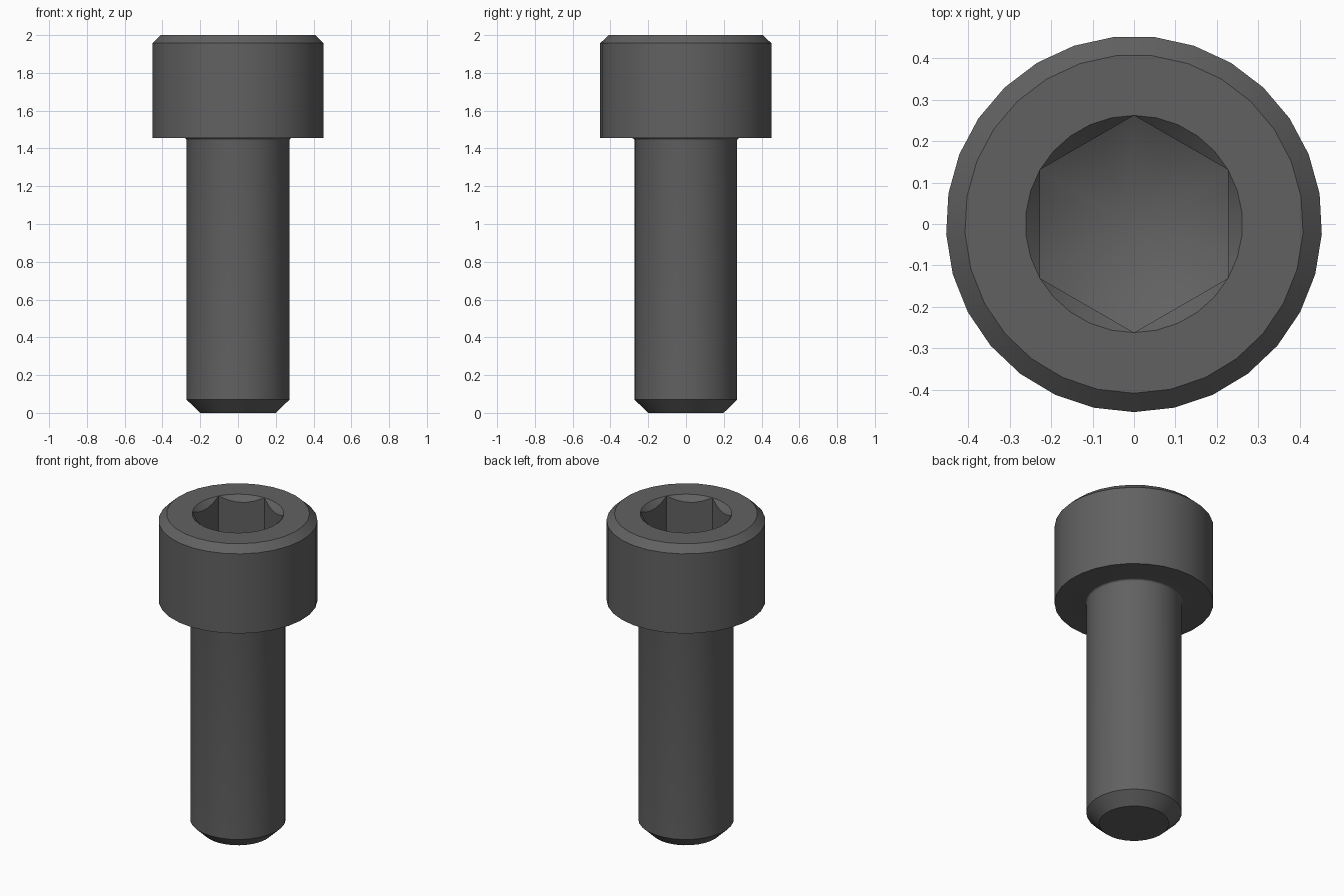
import bpy, bmesh, math

if "Cube" in bpy.data.objects:
    bpy.data.objects.remove(bpy.data.objects["Cube"])

SIDES = 29                       # facets round the body
HEAD_R, SHANK_R = 0.4545, 0.2727
HEAD_Z, TOP_Z = 1.4545, 2.0
HEX_R = 0.2624                   # socket corner radius
FILLET = 0.012

bm = bmesh.new()


def ring(points):
    return [bm.verts.new(p) for p in points]


def circle(r, z, n=SIDES):
    return ring((r * math.sin(2 * math.pi * i / n), -r * math.cos(2 * math.pi * i / n), z)
                for i in range(n))


def skin(a, b):
    n = len(a)
    for i in range(n):
        j = (i + 1) % n
        bm.faces.new((a[i], a[j], b[j], b[i]))


# Body profile: chamfered tip, shank, small fillet, head, chamfered top
profile = [(0.2, 0), (SHANK_R, 0.07)]
for k in range(5):
    t = math.pi / 2 * k / 4
    profile.append((SHANK_R + FILLET * (1 - math.cos(t)), HEAD_Z - FILLET * (1 - math.sin(t))))
profile += [(HEAD_R, HEAD_Z), (HEAD_R, 1.957), (0.409, TOP_Z)]
rings = [circle(r, z) for r, z in profile]
bm.faces.new(list(reversed(rings[0])))
for a, b in zip(rings, rings[1:]):
    skin(a, b)


# Hex socket: round countersunk rim, hex walls, conical floor
N = 30


def hexagon(z_of_r):
    pts = []
    for i in range(N):
        a = 2 * math.pi * i / N
        off = (a % (math.pi / 3) + 1e-9) % (math.pi / 3) - math.pi / 6
        r = HEX_R * math.cos(math.pi / 6) / math.cos(off)
        pts.append((r * math.sin(a), -r * math.cos(a), z_of_r(r)))
    return ring(pts)


SLOPE = math.tan(math.radians(30))
APEX_Z = 1.6
rim = circle(HEX_R, TOP_Z, N)
upper = hexagon(lambda r: TOP_Z - 0.001 - (HEX_R - r))
lower = hexagon(lambda r: APEX_Z + r * SLOPE)
skin(rim, upper)
skin(upper, lower)
apex = bm.verts.new((0, 0, APEX_Z))
for i in range(N):
    bm.faces.new((lower[i], lower[(i + 1) % N], apex))

# Flat top between the head edge and the socket rim
edges = [bm.edges.get((loop[i], loop[(i + 1) % len(loop)]))
         for loop in (rings[-1], rim) for i in range(len(loop))]
bmesh.ops.bridge_loops(bm, edges=edges)
bmesh.ops.recalc_face_normals(bm, faces=bm.faces)

mesh = bpy.data.meshes.new("socket_head_bolt")
bm.to_mesh(mesh)
bm.free()
bolt = bpy.data.objects.new("socket_head_bolt", mesh)
bpy.context.collection.objects.link(bolt)

steel = bpy.data.materials.new("dark_steel")
steel.diffuse_color = (0.12, 0.12, 0.12, 1)
steel.use_nodes = True
steel.node_tree.nodes["Principled BSDF"].inputs["Base Color"].default_value = steel.diffuse_color
mesh.materials.append(steel)

bpy.context.view_layer.objects.active = bolt
bolt.select_set(True)
bpy.ops.object.shade_smooth_by_angle(angle=math.radians(30))
